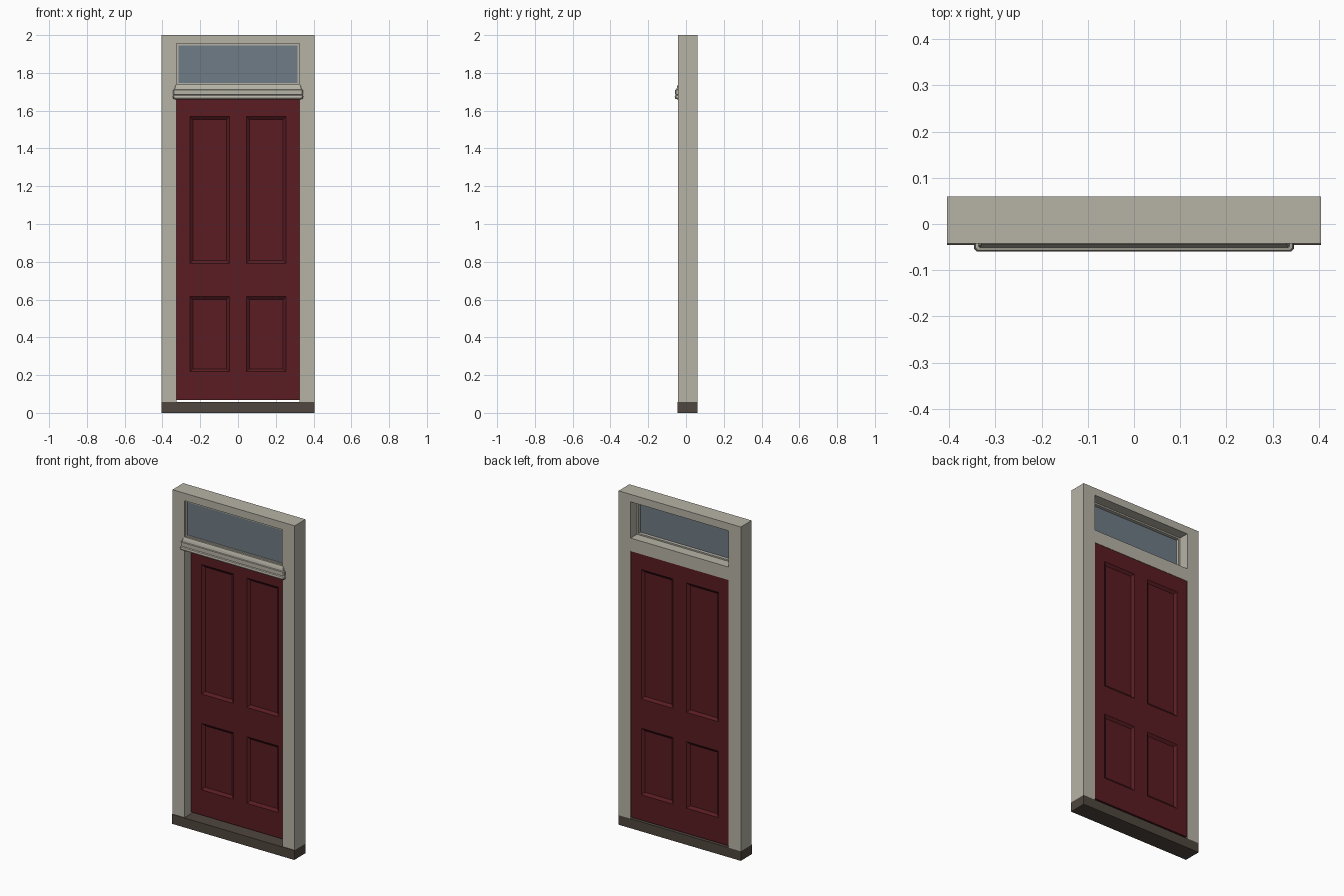
import bpy, bmesh

if "Cube" in bpy.data.objects:
    bpy.data.objects.remove(bpy.data.objects["Cube"])

BACK, FRONT = 0.06, -0.042


def material(name, rgb):
    m = bpy.data.materials.new(name)
    m.diffuse_color = (*rgb, 1)
    m.use_nodes = True
    m.node_tree.nodes["Principled BSDF"].inputs["Base Color"].default_value = m.diffuse_color
    return m


PAINT = material("stone_paint", (0.47, 0.45, 0.38))
RED = material("red_paint", (0.10, 0.012, 0.016))
SILL = material("sill_brown", (0.08, 0.062, 0.05))
GLASS = material("glass_grey", (0.16, 0.20, 0.24))


def finish(name, bm, mat):
    bmesh.ops.recalc_face_normals(bm, faces=bm.faces)
    me = bpy.data.meshes.new(name)
    bm.to_mesh(me)
    bm.free()
    me.materials.append(mat)
    ob = bpy.data.objects.new(name, me)
    bpy.context.collection.objects.link(ob)
    return ob


def box(name, x, y, z, mat):
    bm = bmesh.new()
    bmesh.ops.create_cube(bm, size=1)
    for v in bm.verts:
        v.co = [r[0] + (c + 0.5) * (r[1] - r[0]) for c, r in zip(v.co, (x, y, z))]
    return finish(name, bm, mat)


# Surround
box("sill", (-0.405, 0.405), (-0.046, BACK), (0, 0.057), SILL)
box("head", (-0.405, 0.405), (FRONT, BACK), (1.955, 2), PAINT)
box("transom_bar", (-0.325, 0.325), (FRONT, BACK), (1.66, 1.738), PAINT)
for s, side in ((-1, "left"), (1, "right")):
    box(side + "_jamb", sorted((s * 0.325, s * 0.405)), (FRONT, BACK), (0.057, 1.955), PAINT)
    # Stepped glazing stops beside the fanlight
    box(side + "_glass_stop", sorted((s * 0.315, s * 0.325)), (-0.032, 0.0), (1.738, 1.955), PAINT)
box("top_glass_stop", (-0.315, 0.315), (-0.032, 0.0), (1.946, 1.955), PAINT)
box("bottom_glass_stop", (-0.315, 0.315), (-0.032, 0.0), (1.738, 1.746), PAINT)
box("fanlight_glass", (-0.315, 0.315), (-0.026, -0.02), (1.746, 1.946), GLASS)

# Moulding across the transom: projection and height, with returned ends
bm = bmesh.new()
profile = [(0.001, 1.738), (0.006, 1.725), (0.009, 1.712), (0.015, 1.710), (0.015, 1.686),
           (0.011, 1.684), (0.016, 1.680), (0.018, 1.673), (0.016, 1.666), (0.010, 1.661),
           (0.001, 1.660)]
rings = []
for p, z in profile:
    w, c = 0.328 + p, p * 0.35
    pts = [(-w, FRONT + 0.001), (-w, FRONT - p + c), (-w + c, FRONT - p),
           (w - c, FRONT - p), (w, FRONT - p + c), (w, FRONT + 0.001)]
    rings.append([bm.verts.new((x, y, z)) for x, y in pts])
for a, b in zip(rings, rings[1:]):
    for i in range(6):
        j = (i + 1) % 6
        bm.faces.new((a[i], a[j], b[j], b[i]))
bm.faces.new(rings[0])
bm.faces.new(rings[-1])
finish("transom_moulding", bm, PAINT)

# Four-panel door leaf, panels sunk on both sides
bm = bmesh.new()
xs = [-0.325, -0.255, -0.045, 0.045, 0.255, 0.325]
zs = [0.067, 0.218, 0.617, 0.792, 1.568, 1.66]
panels = []
for y, order in ((0.02, 1), (0.058, -1)):
    grid = [[bm.verts.new((x, y, z)) for x in xs] for z in zs]
    for k in range(5):
        for i in range(5):
            quad = (grid[k][i], grid[k][i + 1], grid[k + 1][i + 1], grid[k + 1][i])
            face = bm.faces.new(quad[::order])
            if i in (1, 3) and k in (1, 3):
                panels.append(face)
bmesh.ops.bridge_loops(bm, edges=[e for e in bm.edges if e.is_boundary])
bm.normal_update()
bmesh.ops.inset_individual(bm, faces=panels, thickness=0.022, depth=-0.012)
finish("door_leaf", bm, RED)
